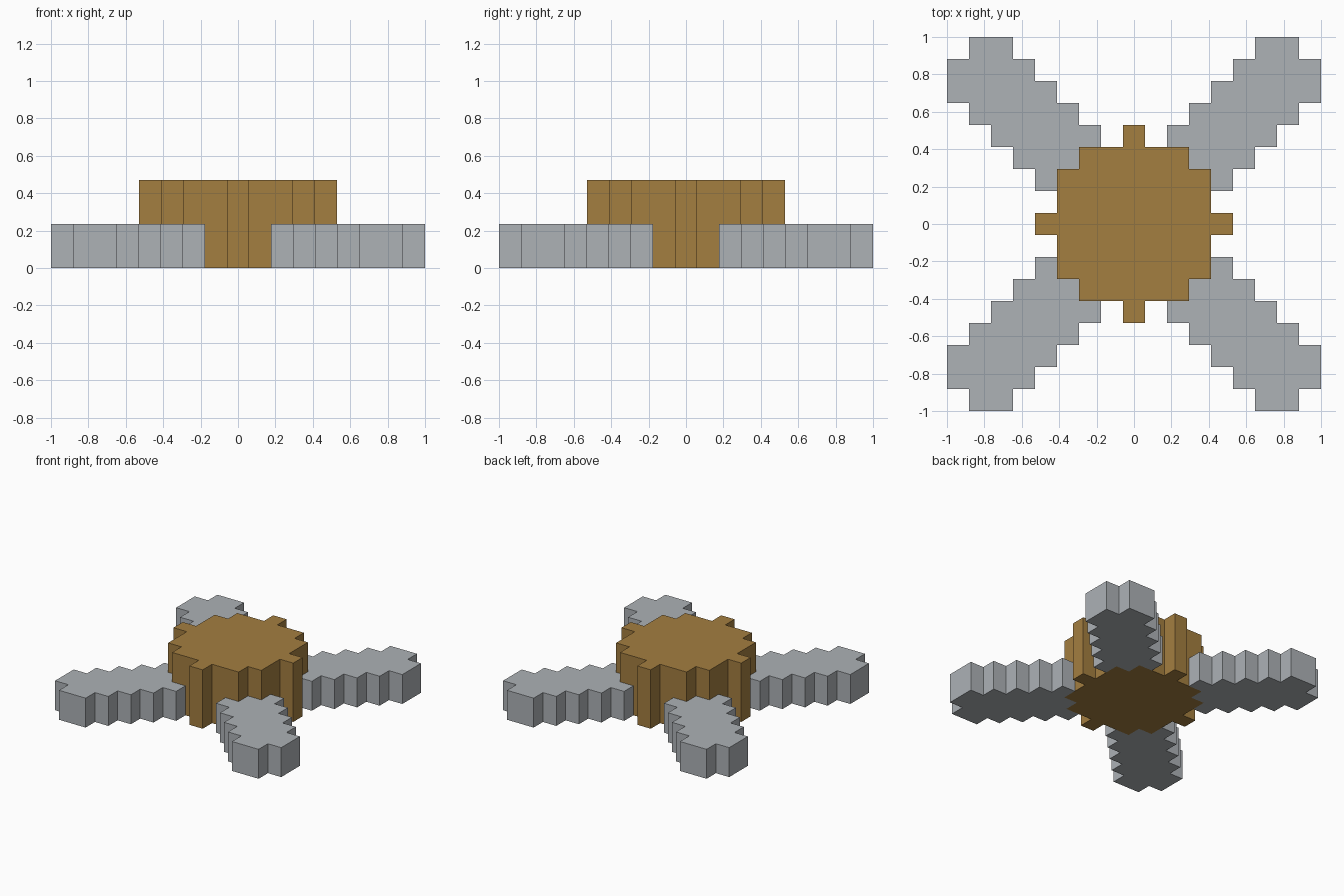
import bpy, bmesh

cube = bpy.data.objects.get("Cube")
if cube:
    bpy.data.objects.remove(cube, do_unlink=True)

U = 2 / 17  # one grid step of the blocky outline


def material(name, rgb):
    m = bpy.data.materials.new(name)
    m.use_nodes = True
    m.diffuse_color = (*rgb, 1)
    bsdf = next(n for n in m.node_tree.nodes if n.type == "BSDF_PRINCIPLED")
    bsdf.inputs["Base Color"].default_value = (*rgb, 1)
    bsdf.inputs["Roughness"].default_value = 0.8
    return m


def rotate(points, turns):
    """Quarter turns counter-clockwise about the centre."""
    for _ in range(turns):
        points = [(-y, x) for x, y in points]
    return points


def extrude_outline(name, points, height, mat):
    bm = bmesh.new()
    base = bm.faces.new([bm.verts.new((x * U, y * U, 0)) for x, y in points])
    top = bmesh.ops.extrude_face_region(bm, geom=[base], use_keep_orig=True)["geom"]
    bmesh.ops.translate(bm, vec=(0, 0, height * U),
                        verts=[v for v in top if isinstance(v, bmesh.types.BMVert)])
    bmesh.ops.recalc_face_normals(bm, faces=bm.faces)
    mesh = bpy.data.meshes.new(name)
    bm.to_mesh(mesh)
    bm.free()
    mesh.materials.append(mat)
    obj = bpy.data.objects.new(name, mesh)
    bpy.context.collection.objects.link(obj)
    return obj


wood = material("wood_brown", (0.371, 0.209, 0.051))
metal = material("metal_grey", (0.418, 0.445, 0.468))

# Hub: one stepped quarter with its tab, repeated four times
quarter = [(4.5, -0.5), (4.5, 0.5), (3.5, 0.5), (3.5, 2.5),
           (2.5, 2.5), (2.5, 3.5), (0.5, 3.5)]
hub = [p for t in range(4) for p in rotate(quarter, t)]
extrude_outline("hub", hub, 4, wood)

# Blades: diagonal staircase below the axis, mirrored across the diagonal
lower = [(2.5, 2.5), (3.5, 2.5), (3.5, 1.5)]
for i in range(4):
    lower += [(4.5 + i, 1.5 + i), (4.5 + i, 2.5 + i)]
lower[-1] = (7.5, 5.5)
lower += [(8.5, 5.5), (8.5, 7.5), (7.5, 7.5)]
blade = lower + [(y, x) for x, y in reversed(lower[1:-1])]
for t, name in enumerate(("back_left", "back_right", "front_right", "front_left")):
    extrude_outline("blade_" + name, rotate(blade, t), 2, metal)
